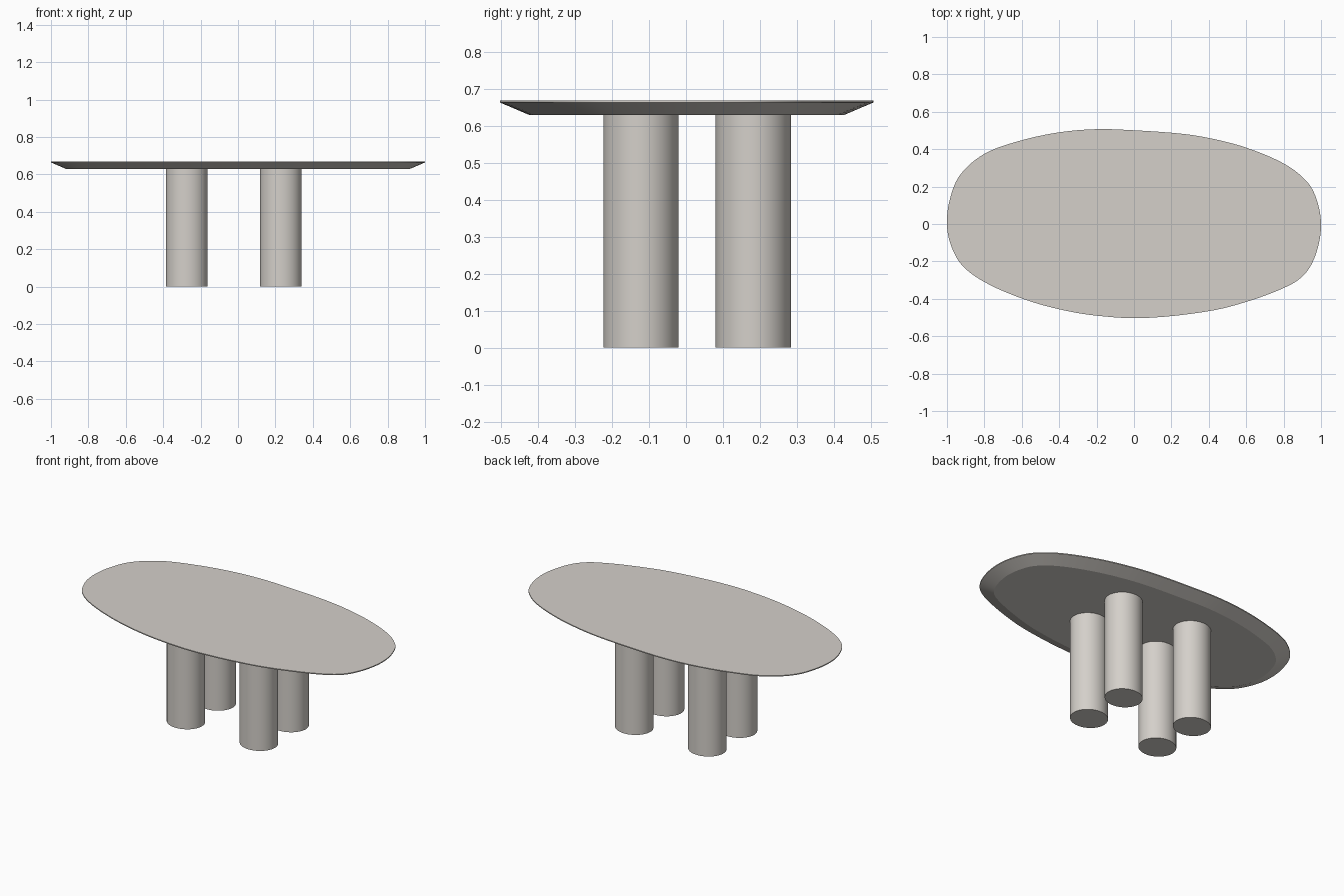
import bpy, bmesh, math
from mathutils import Vector
from mathutils.geometry import interpolate_bezier

if "Cube" in bpy.data.objects:
    bpy.data.objects.remove(bpy.data.objects["Cube"])

stone = bpy.data.materials.new("warm grey")
stone.diffuse_color = (0.66, 0.63, 0.59, 1)
stone.use_nodes = True
stone.node_tree.nodes["Principled BSDF"].inputs["Base Color"].default_value = stone.diffuse_color

# Organic tabletop outline, counter-clockwise control points
OUTLINE = [(1, -0.01), (0.98, 0.12), (0.93, 0.22), (0.81, 0.318), (0.6, 0.408),
           (0.4, 0.46), (0.24, 0.484), (0, 0.501), (-0.2, 0.507), (-0.4, 0.49),
           (-0.61, 0.445), (-0.8, 0.375), (-0.93, 0.262), (-0.985, 0.13), (-1, 0),
           (-0.98, -0.11), (-0.92, -0.22), (-0.8, -0.31), (-0.6, -0.398),
           (-0.4, -0.456), (-0.2, -0.49), (0.05, -0.503), (0.4, -0.466),
           (0.62, -0.41), (0.83, -0.328), (0.92, -0.26), (0.976, -0.15)]


def smooth_loop(points, steps=6):
    """Closed smooth curve through the points."""
    p = [Vector((x, y, 0)) for x, y in points]
    n, out = len(p), []
    for i in range(n):
        a, b, c, d = p[i - 1], p[i], p[(i + 1) % n], p[(i + 2) % n]
        reach = (c - b).length / 3
        h1 = b + (c - a).normalized() * reach
        h2 = c - (d - b).normalized() * reach
        out += interpolate_bezier(b, h1, h2, c, steps + 1)[:-1]
    return out


def inset(loop, d):
    """Move the loop inward by d along its normals."""
    n, out = len(loop), []
    for i, v in enumerate(loop):
        t = (loop[(i + 1) % n] - loop[i - 1]).normalized()
        out.append(v + Vector((-t.y, t.x, 0)) * d)
    return out


def finish(name, bm):
    bmesh.ops.recalc_face_normals(bm, faces=bm.faces)
    mesh = bpy.data.meshes.new(name)
    bm.to_mesh(mesh)
    bm.free()
    mesh.materials.append(stone)
    ob = bpy.data.objects.new(name, mesh)
    bpy.context.collection.objects.link(ob)
    bpy.ops.object.select_all(action='DESELECT')
    ob.select_set(True)
    bpy.context.view_layer.objects.active = ob
    bpy.ops.object.shade_smooth_by_angle(angle=math.radians(20))
    return ob


# Tabletop: thin upright rim with a wide undercut bevel
rim = smooth_loop(OUTLINE)
bm = bmesh.new()
rings = [[bm.verts.new((v.x, v.y, z)) for v in inset(rim, d)]
         for d, z in ((0.08, 0.63), (0, 0.664), (0, 0.67))]
for low, high in zip(rings, rings[1:]):
    for i in range(len(low)):
        bm.faces.new((low[i - 1], low[i], high[i], high[i - 1]))
bm.faces.new(rings[0])
bm.faces.new(rings[-1])
finish("tabletop", bm)

# Four slightly oval column legs
for side, x in (("left", -0.274), ("right", 0.229)):
    for end, y in (("front", -0.122), ("back", 0.182)):
        bm = bmesh.new()
        bmesh.ops.create_cone(bm, cap_ends=True, segments=64,
                              radius1=1, radius2=1, depth=0.63)
        bmesh.ops.scale(bm, vec=(0.111, 0.102, 1), verts=bm.verts)
        bmesh.ops.translate(bm, vec=(x, y, 0.315), verts=bm.verts)
        finish(f"{end}_{side}_leg", bm)
